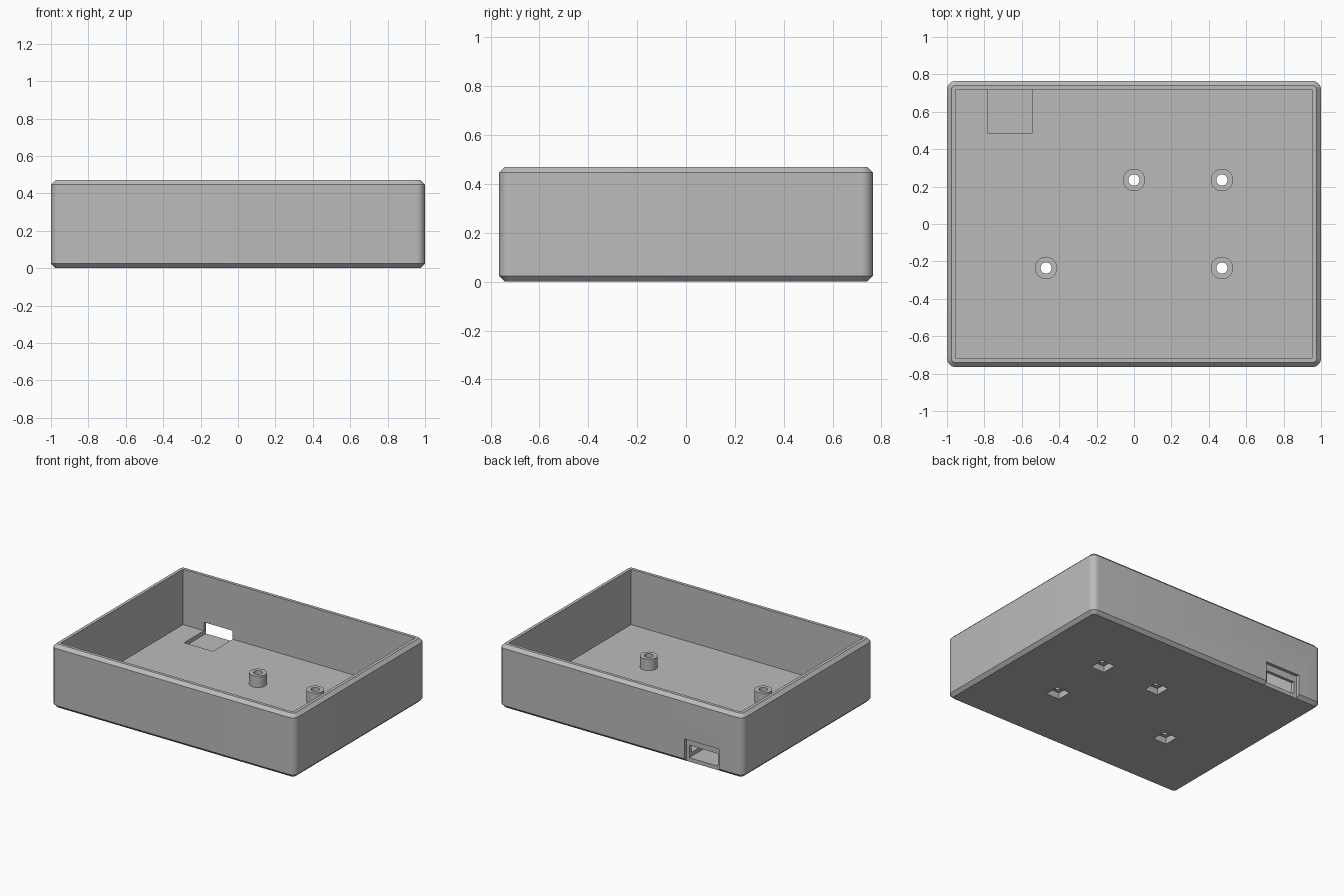
import bpy
import bmesh
import math

if "Cube" in bpy.data.objects:
    bpy.data.objects.remove(bpy.data.objects["Cube"], do_unlink=True)

# Main dimensions
HX, HY, H = 1.0, 0.765, 0.47
WALL, FLOOR, CHAMFER, CORNER = 0.047, 0.059, 0.0235, 0.047
POST_TOP, POST_R, HOLE_R = 0.143, 0.06, 0.03
POSTS = [(0, 0.235), (0.47, 0.235), (0.47, -0.235), (-0.47, -0.235)]
PORT_X = -0.664

# Single plastic colour
plastic = bpy.data.materials.new("grey plastic")
plastic.use_nodes = True
grey = (0.5, 0.5, 0.5, 1)
plastic.diffuse_color = grey
plastic.node_tree.nodes["Principled BSDF"].inputs["Base Color"].default_value = grey


def add_object(name, bm):
    bmesh.ops.recalc_face_normals(bm, faces=bm.faces)
    mesh = bpy.data.meshes.new(name)
    bm.to_mesh(mesh)
    bm.free()
    mesh.materials.append(plastic)
    obj = bpy.data.objects.new(name, mesh)
    bpy.context.collection.objects.link(obj)
    return obj


def block(name, x0, x1, y0, y1, z0, z1):
    bm = bmesh.new()
    bmesh.ops.create_cube(bm, size=1)
    for v in bm.verts:
        v.co.x = x0 if v.co.x < 0 else x1
        v.co.y = y0 if v.co.y < 0 else y1
        v.co.z = z0 if v.co.z < 0 else z1
    return add_object(name, bm)


def cylinder(name, x, y, r, z0, z1):
    bm = bmesh.new()
    bmesh.ops.create_cone(bm, cap_ends=True, segments=32, radius1=r, radius2=r, depth=z1 - z0)
    bmesh.ops.translate(bm, verts=bm.verts, vec=(x, y, (z0 + z1) / 2))
    return add_object(name, bm)


def rounded_ring(bm, inset, z, steps=8):
    """Rounded rectangle of vertices at height z."""
    r = CORNER - inset
    ring = []
    for i, (sx, sy) in enumerate([(1, 1), (-1, 1), (-1, -1), (1, -1)]):
        for k in range(steps + 1):
            a = math.pi / 2 * (i + k / steps)
            ring.append(bm.verts.new((sx * (HX - CORNER) + r * math.cos(a),
                                      sy * (HY - CORNER) + r * math.sin(a), z)))
    return ring


def cut(obj, cutters):
    for c in cutters:
        c.hide_render = True
        mod = obj.modifiers.new(c.name, 'BOOLEAN')
        mod.operation = 'DIFFERENCE'
        mod.solver = 'EXACT'
        mod.object = c
    graph = bpy.context.evaluated_depsgraph_get()
    mesh = bpy.data.meshes.new_from_object(obj.evaluated_get(graph))
    obj.modifiers.clear()
    obj.data = mesh


# Solid case with rounded corners and chamfered top and bottom edges
bm = bmesh.new()
rings = [rounded_ring(bm, inset, z) for inset, z in
         [(CHAMFER, 0), (0, CHAMFER), (0, H - CHAMFER), (CHAMFER, H)]]
for low, high in zip(rings, rings[1:]):
    for i in range(len(low)):
        j = (i + 1) % len(low)
        bm.faces.new((low[i], low[j], high[j], high[i]))
bm.faces.new(rings[0])
bm.faces.new(rings[-1])
case = add_object("case_shell", bm)

# Cavity, port pocket with opening, and outer plug recess
ix, iy = HX - WALL, HY - WALL
cutters = [
    block("cavity_cutter", -ix, ix, -iy, iy, FLOOR, H + 0.1),
    block("port_cutter", PORT_X - 0.118, PORT_X + 0.118, 0.485, HY + 0.1, 0.029, 0.122),
    block("plug_recess_cutter", PORT_X - 0.141, PORT_X + 0.141, HY - CHAMFER, HY + 0.1, -0.02, 0.172),
]

# Screw holes and square nut recesses under the floor
holes = []
for x, y in POSTS:
    holes.append(cylinder("screw_hole_cutter", x, y, HOLE_R, -0.1, 0.3))
    cutters.append(block("nut_recess_cutter", x - 0.055, x + 0.055, y - 0.055, y + 0.055, -0.1, 0.047))
cut(case, cutters + holes)

# Mounting posts standing on the floor
parts = [case]
for (x, y), hole in zip(POSTS, holes):
    post = cylinder("mounting_post", x, y, POST_R, FLOOR - 0.005, POST_TOP)
    cut(post, [hole])
    parts.append(post)

# Remove the cutters once applied
for c in cutters + holes:
    bpy.data.objects.remove(c, do_unlink=True)

# Smooth round walls, keep edges sharp
bpy.ops.object.select_all(action='DESELECT')
for p in parts:
    p.select_set(True)
bpy.context.view_layer.objects.active = case
bpy.ops.object.shade_smooth_by_angle(angle=math.radians(30))
